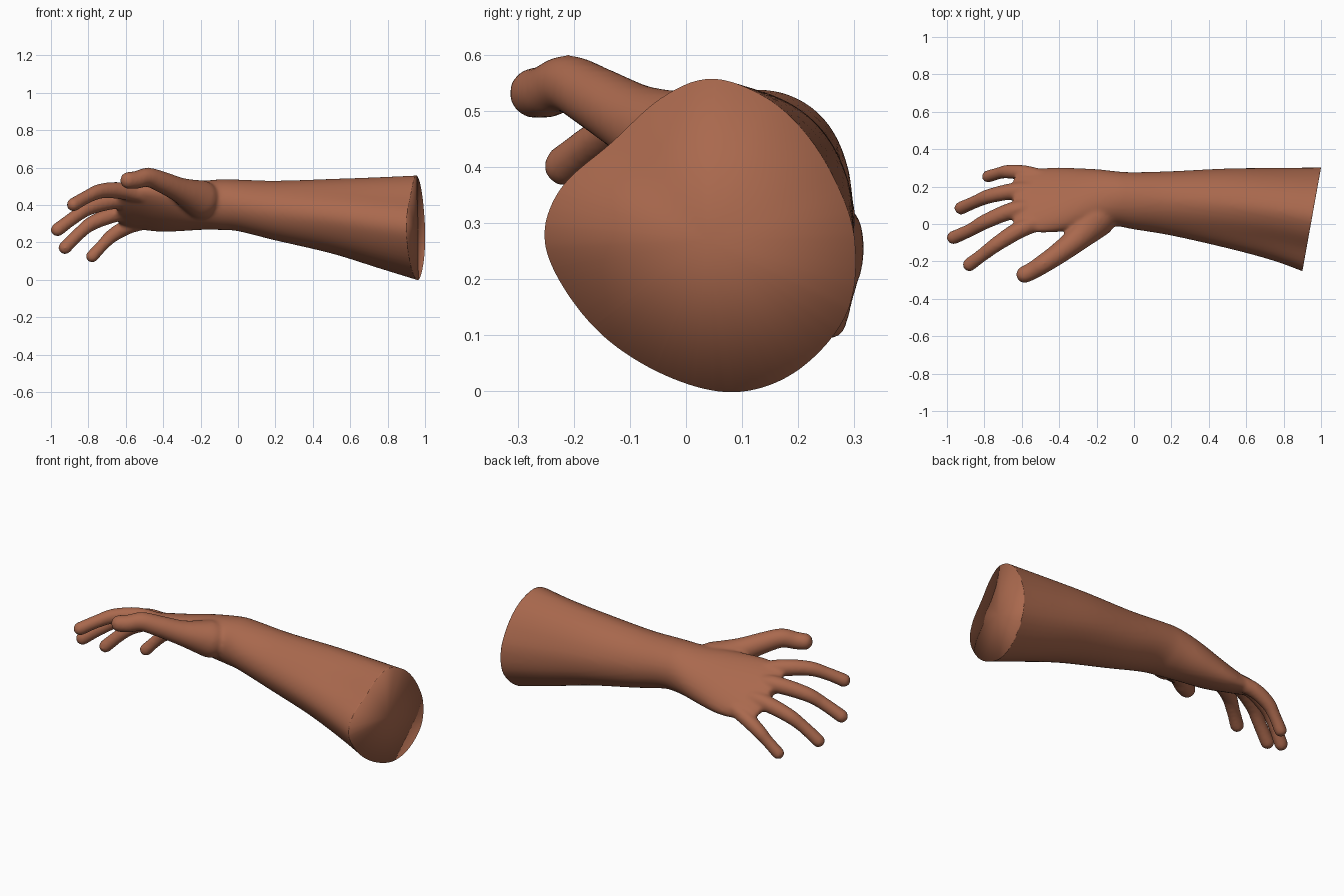
import bpy, bmesh, math
from mathutils import Vector

if "Cube" in bpy.data.objects:
    bpy.data.objects.remove(bpy.data.objects["Cube"])

SKIN = bpy.data.materials.new("brown_skin")
SKIN.diffuse_color = (0.40, 0.14, 0.075, 1)
SKIN.use_nodes = True
SKIN.node_tree.nodes["Principled BSDF"].inputs["Base Color"].default_value = SKIN.diffuse_color


def catmull(pts, steps, closed=False):
    """Smooth curve through points of any dimension."""
    n, out = len(pts), []
    for i in range(n if closed else n - 1):
        k = [(i + j) % n if closed else min(max(i + j, 0), n - 1) for j in (-1, 0, 1, 2)]
        a, b, c, d = (pts[j] for j in k)
        for s in range(steps):
            t = s / steps
            out.append([0.5 * (2 * q + (r - p) * t + (2 * p - 5 * q + 4 * r - w) * t * t
                               + (3 * q - p - 3 * r + w) * t ** 3)
                        for p, q, r, w in zip(a, b, c, d)])
    if not closed:
        out.append(list(pts[-1]))
    return out


def loft(bm, rings):
    """Closed skin over a list of rings."""
    rows = [[bm.verts.new(p) for p in ring] for ring in rings]
    n = len(rows[0])
    for a, b in zip(rows, rows[1:]):
        for i in range(n):
            j = (i + 1) % n
            bm.faces.new((a[i], a[j], b[j], b[i]))
    bm.faces.new(rows[0][::-1])
    bm.faces.new(rows[-1])


def finger(bm, joints):
    """Rounded digit: dense spheres along a curve of (x, y, z, radius)."""
    for x, y, z, r in catmull(joints, 10):
        ball = bmesh.ops.create_icosphere(bm, subdivisions=3, radius=r + 0.003)
        bmesh.ops.translate(bm, verts=ball["verts"], vec=(x, y, z))


bm = bmesh.new()

# Forearm and palm: egg-shaped elbow end, blending to ellipses at wrist and hand
elbow = [(.04, .557), (.13, .53), (.2, .475), (.258, .39), (.297, .28), (.285, .15),
         (.2, .045), (.09, .0), (-.03, .02), (-.15, .085), (-.235, .18), (-.27, .27),
         (-.235, .36), (-.14, .44), (-.05, .52)]
egg = [Vector(((y - .0135) / .2835, (z - .2785) / .2785)) for y, z in catmull(elbow, 4, True)]

# x, centre y, centre z, half width, half height, tilt in degrees, egg amount
sections = [
    (-.645, .125, .385, .14, .028, -32, 0),
    (-.60, .125, .385, .18, .045, -32, 0),
    (-.52, .125, .385, .197, .062, -32, 0),
    (-.40, .130, .385, .195, .088, -32, 0),
    (-.25, .138, .395, .170, .115, -30, 0),
    (-.10, .135, .402, .148, .134, -15, 0),
    (.00, .124, .398, .153, .138, 0, .1),
    (.20, .110, .370, .172, .160, 0, .3),
    (.50, .083, .340, .213, .200, 0, .6),
    (.75, .050, .306, .248, .243, 0, .85),
    (.95, .0135, .280, .286, .278, 0, 1),
    (1.10, -.0135, .260, .317, .305, 0, 1),
]
rings = []
for x, cy, cz, a, b, tilt, k in catmull(sections, 5):
    c, s = math.cos(math.radians(tilt)), math.sin(math.radians(tilt))
    ring = []
    for e in egg:
        p = e.normalized().lerp(e, k)
        u, v = p.x * a, p.y * b
        ring.append((x, cy + u * c - v * s, cz + u * s + v * c))
    rings.append(ring)
loft(bm, rings)

# Four fingers and the thumb
finger(bm, [(-.48, .02, .445, .04), (-.61, -.03, .475, .044), (-.73, -.105, .475, .038),
            (-.81, -.165, .442, .033), (-.88, -.217, .402, .034)])
finger(bm, [(-.50, .09, .41, .04), (-.64, .075, .425, .043), (-.79, .015, .388, .038),
            (-.87, -.03, .338, .033), (-.965, -.073, .268, .034)])
finger(bm, [(-.50, .18, .365, .04), (-.63, .178, .358, .042), (-.77, .15, .308, .037),
            (-.845, .12, .252, .032), (-.925, .085, .172, .033)])
finger(bm, [(-.46, .24, .32, .04), (-.58, .272, .288, .039), (-.67, .28, .238, .035),
            (-.72, .272, .19, .030), (-.78, .254, .125, .031)])
finger(bm, [(-.2, .03, .43, .1), (-.3, -.075, .475, .067), (-.4, -.155, .52, .055),
            (-.48, -.21, .548, .049), (-.54, -.248, .535, .045), (-.585, -.27, .532, .043)])

mesh = bpy.data.meshes.new("forearm_and_hand")
bmesh.ops.recalc_face_normals(bm, faces=bm.faces)
bm.to_mesh(mesh)
bm.free()
arm = bpy.data.objects.new("forearm_and_hand", mesh)
bpy.context.collection.objects.link(arm)

# Fuse all parts into one soft skin
fuse = arm.modifiers.new("fuse", "REMESH")
fuse.mode = "VOXEL"
fuse.voxel_size = 0.01
soft = arm.modifiers.new("soften", "SMOOTH")
soft.factor = 0.5
soft.iterations = 8
bpy.context.view_layer.update()
skin = bpy.data.meshes.new_from_object(arm.evaluated_get(bpy.context.evaluated_depsgraph_get()))
arm.modifiers.clear()
arm.data = skin

# Slanted flat cut at the elbow end
bm = bmesh.new()
bm.from_mesh(skin)
cut = bmesh.ops.bisect_plane(bm, geom=bm.verts[:] + bm.edges[:] + bm.faces[:],
                             plane_co=(.948, .0135, .28), plane_no=(1, -.18, 0),
                             clear_outer=True)
rim = [g for g in cut["geom_cut"] if isinstance(g, bmesh.types.BMEdge)]
cap = bmesh.ops.contextual_create(bm, geom=rim)["faces"]
bmesh.ops.poke(bm, faces=cap)
bmesh.ops.recalc_face_normals(bm, faces=bm.faces)
for f in bm.faces:
    f.smooth = True
    f.material_index = 0
bm.to_mesh(skin)
bm.free()
skin.materials.clear()
skin.materials.append(SKIN)
